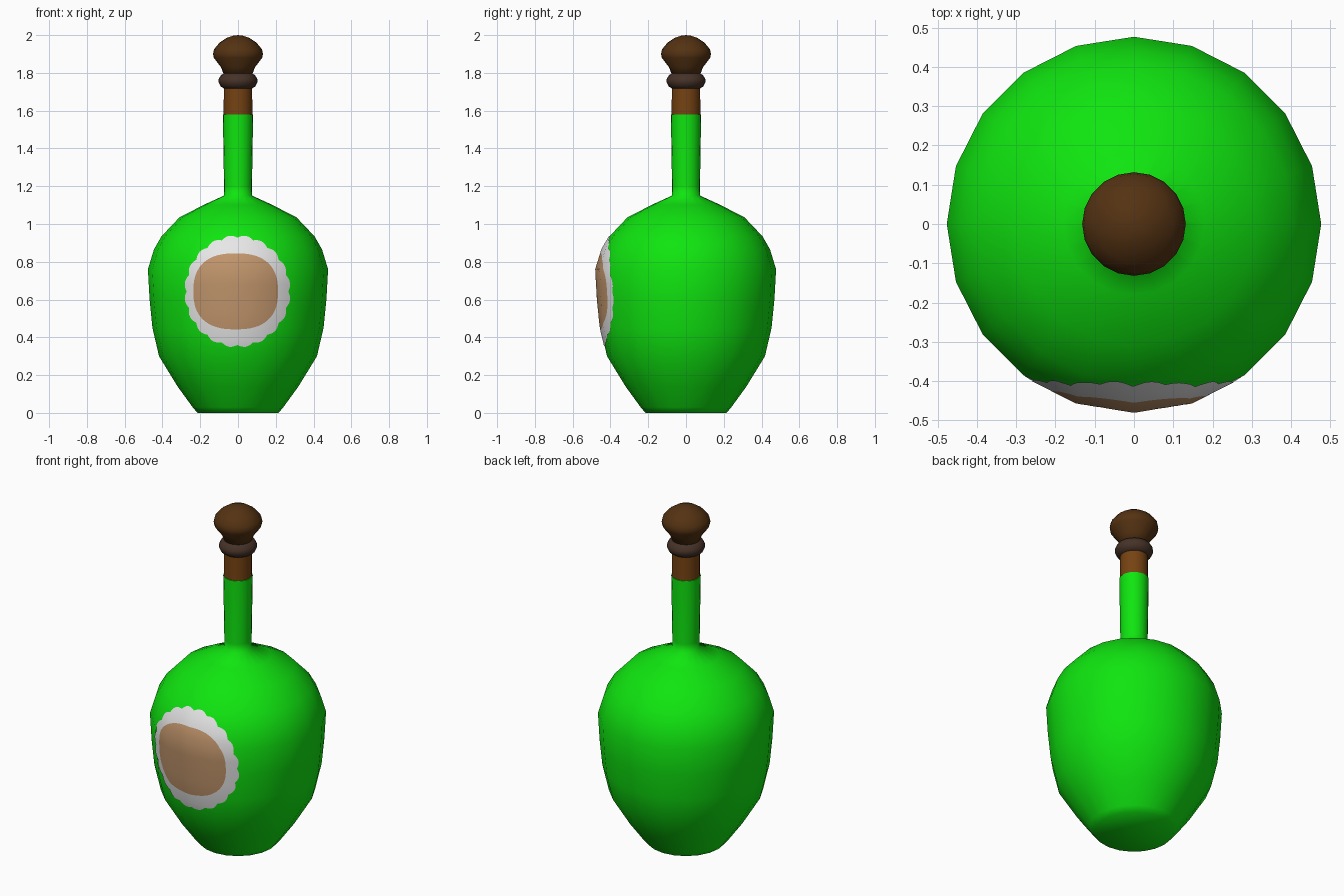
import bpy
import bmesh
import math
from mathutils import Vector
from mathutils.bvhtree import BVHTree

if "Cube" in bpy.data.objects:
    bpy.data.objects.remove(bpy.data.objects["Cube"])

SIDES = 20


def material(name, rgb):
    m = bpy.data.materials.new(name)
    m.diffuse_color = (*rgb, 1)
    m.use_nodes = True
    m.node_tree.nodes["Principled BSDF"].inputs["Base Color"].default_value = m.diffuse_color
    return m


green = material("green glass", (0.005, 0.78, 0.005))
cork_brown = material("cork brown", (0.18, 0.055, 0.006))
dark_brown = material("dark brown", (0.089, 0.032, 0.006))
ring_brown = material("ring brown", (0.061, 0.032, 0.021))
white = material("label white", (0.82, 0.82, 0.82))
tan = material("label tan", (0.54, 0.305, 0.15))


def lathe(name, profile, mat, angle=70):
    """Revolve a (radius, height) profile around z."""
    bm = bmesh.new()
    verts = [bm.verts.new((r, 0, z)) for r, z in profile]
    edges = [bm.edges.new(p) for p in zip(verts, verts[1:])]
    bmesh.ops.spin(bm, geom=verts + edges, axis=(0, 0, 1), cent=(0, 0, 0),
                   steps=SIDES, angle=math.tau, use_duplicate=False)
    bmesh.ops.remove_doubles(bm, verts=bm.verts, dist=1e-4)
    bmesh.ops.recalc_face_normals(bm, faces=bm.faces)
    mesh = bpy.data.meshes.new(name)
    bm.to_mesh(mesh)
    bm.free()
    mesh.materials.append(mat)
    obj = bpy.data.objects.new(name, mesh)
    bpy.context.collection.objects.link(obj)
    bpy.ops.object.select_all(action='DESELECT')
    obj.select_set(True)
    bpy.context.view_layer.objects.active = obj
    bpy.ops.object.shade_smooth_by_angle(angle=math.radians(angle))
    return obj


# Bottle body and neck
body_profile = [(0, 0), (0.215, 0), (0.24, 0.03), (0.32, 0.14), (0.418, 0.30),
                (0.453, 0.45), (0.468, 0.60), (0.477, 0.76), (0.445, 0.865),
                (0.405, 0.935), (0.31, 1.035), (0.18, 1.102), (0.075, 1.15),
                (0.074, 1.20), (0.08, 1.58), (0, 1.58)]
bottle = lathe("bottle", body_profile, green)

# Cork, ring and stopper knob
lathe("cork", [(0, 1.57), (0.076, 1.57), (0.075, 1.73), (0, 1.73)], cork_brown)
lathe("stopper_ring", [(0, 1.715), (0.07, 1.715), (0.092, 1.728), (0.104, 1.752),
                       (0.102, 1.768), (0.09, 1.788), (0.07, 1.80), (0, 1.80)], ring_brown)
lathe("stopper_knob", [(0, 1.79), (0.075, 1.79), (0.09, 1.83), (0.128, 1.88),
                       (0.132, 1.90), (0.127, 1.925), (0.098, 1.96),
                       (0.06, 1.985), (0.03, 1.996), (0, 2.0)], dark_brown)

# Label: thin skin laid on the front of the bottle
tree = BVHTree.FromPolygons([v.co for v in bottle.data.vertices],
                            [p.vertices for p in bottle.data.polygons])


def radius_at(z):
    for (r0, z0), (r1, z1) in zip(body_profile[1:], body_profile[2:]):
        if z0 <= z <= z1:
            return r0 + (r1 - r0) * (z - z0) / (z1 - z0)


def skin(x, z):
    """Point just above the bottle surface, with the smooth surface normal."""
    hit = tree.ray_cast(Vector((x, -2, z)), Vector((0, 1, 0)))[0]
    slope = (radius_at(z + 0.08) - radius_at(z - 0.08)) / 0.16
    flat = Vector((hit.x, hit.y, 0)).normalized()
    normal = (flat - Vector((0, 0, slope))).normalized()
    return hit + normal * 0.004, normal


def outline_inner(a):
    c, s = math.cos(a), math.sin(a)
    k = (abs(c) ** 2.5 + abs(s) ** 2.5) ** (-1 / 2.5)
    return Vector((-0.012 + 0.222 * k * c, 0.643 + 0.2 * k * s))


def outline_outer(a):
    k = 0.96 + 0.045 * abs(math.sin(a * 10))
    return Vector((-0.003 + 0.278 * k * math.cos(a), 0.643 + 0.294 * k * math.sin(a)))


SEGS, INNER, OUTER = 160, 12, 5
centre = Vector((-0.012, 0.643))
bm = bmesh.new()
normals = []


def add_point(p):
    co, n = skin(p.x, p.y)
    normals.append(n)
    return bm.verts.new(co)


middle = add_point(centre)
rings = []
for i in range(1, INNER + OUTER + 1):
    ring = []
    for j in range(SEGS):
        a = math.tau * j / SEGS
        if i <= INNER:
            p = centre.lerp(outline_inner(a), i / INNER)
        else:
            p = outline_inner(a).lerp(outline_outer(a), (i - INNER) / OUTER)
        ring.append(add_point(p))
    rings.append(ring)
for j in range(SEGS):
    k = (j + 1) % SEGS
    bm.faces.new((middle, rings[0][j], rings[0][k]))
    for i, (a, b) in enumerate(zip(rings, rings[1:])):
        f = bm.faces.new((a[j], b[j], b[k], a[k]))
        f.material_index = 1 if i + 1 >= INNER else 0
for f in bm.faces:
    f.smooth = True
mesh = bpy.data.meshes.new("label")
bm.to_mesh(mesh)
bm.free()
mesh.materials.append(tan)
mesh.materials.append(white)
mesh.normals_split_custom_set_from_vertices(normals)
bpy.context.collection.objects.link(bpy.data.objects.new("label", mesh))
